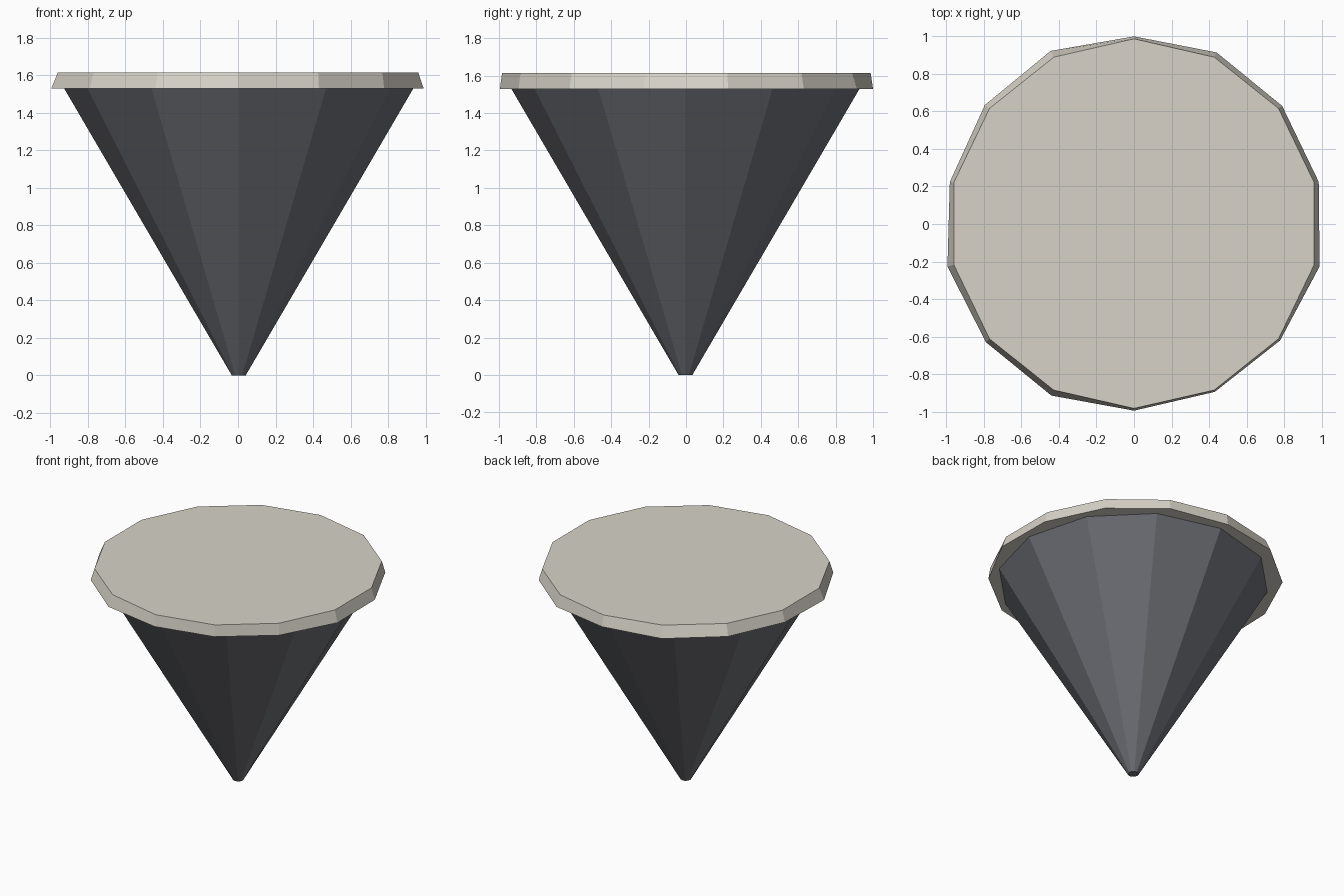
import bpy
import bmesh
from math import sin, cos, tau

cube = bpy.data.objects.get("Cube")
if cube:
    bpy.data.objects.remove(cube, do_unlink=True)


def make_material(name, rgb):
    mat = bpy.data.materials.new(name)
    mat.use_nodes = True
    mat.diffuse_color = (*rgb, 1)
    mat.node_tree.nodes["Principled BSDF"].inputs["Base Color"].default_value = (*rgb, 1)
    return mat


def ring(radii, z, centre):
    """Points clockwise from +y, one per radius."""
    n = len(radii)
    return [(centre[0] + r * sin(tau * i / n), centre[1] + r * cos(tau * i / n), z)
            for i, r in enumerate(radii)]


def frustum(name, lower, upper, mat):
    """Capped solid between two matching rings, flat shaded."""
    bm = bmesh.new()
    low = [bm.verts.new(p) for p in lower]
    high = [bm.verts.new(p) for p in upper]
    n = len(low)
    bm.faces.new(low)
    bm.faces.new(high)
    for i in range(n):
        j = (i + 1) % n
        bm.faces.new((low[i], low[j], high[j], high[i]))
    bmesh.ops.recalc_face_normals(bm, faces=bm.faces)
    mesh = bpy.data.meshes.new(name)
    bm.to_mesh(mesh)
    bm.free()
    mesh.materials.append(mat)
    obj = bpy.data.objects.new(name, mesh)
    bpy.context.collection.objects.link(obj)
    return obj


cream = make_material("cream", (0.68, 0.65, 0.58))
charcoal = make_material("charcoal", (0.155, 0.16, 0.18))

# Twelve-sided cone standing on its blunt tip
cone_centre = (0.004, -0.003)
frustum("cone", ring([0.037] * 12, 0, cone_centre),
        ring([0.931] * 12, 1.53, cone_centre), charcoal)

# Fourteen-sided lid, its lower edge slightly uneven
lid_edge = [1.0, 1.015, 1.01, 1.01, 1.015, 0.996, 0.993,
            0.995, 1.015, 1.01, 1.02, 1.007, 1.017, 1.024]
frustum("lid", ring(lid_edge, 1.53, (0, 0)),
        ring([0.985] * 14, 1.615, (0, 0.002)), cream)
